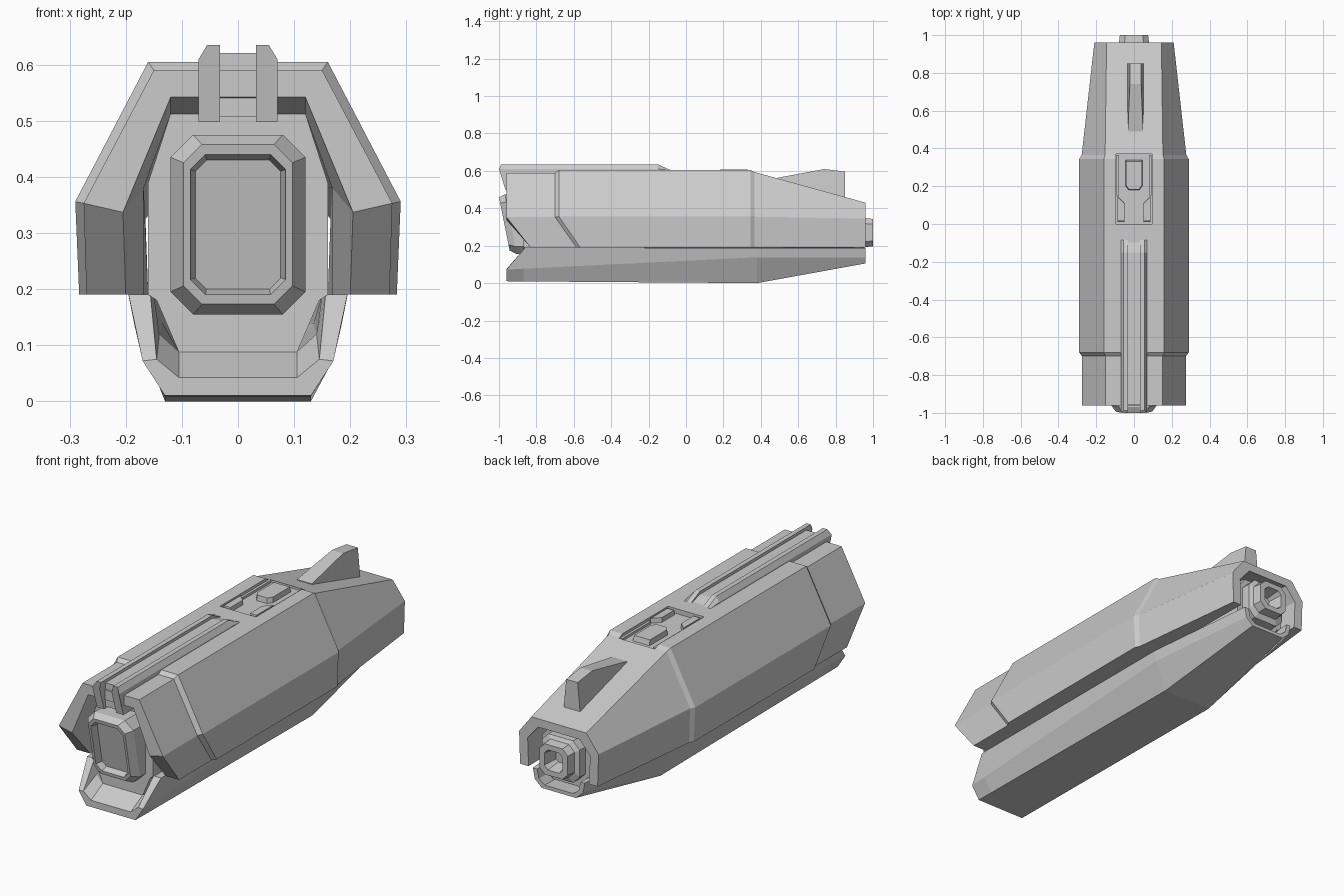
import bpy, bmesh

if "Cube" in bpy.data.objects:
    bpy.data.objects.remove(bpy.data.objects["Cube"])


def finish(name, bm):
    bmesh.ops.recalc_face_normals(bm, faces=bm.faces)
    me = bpy.data.meshes.new(name)
    bm.to_mesh(me)
    bm.free()
    ob = bpy.data.objects.new(name, me)
    bpy.context.scene.collection.objects.link(ob)
    return ob


def loft(name, rings):
    """Skin closed rings of (x, y, z) points and cap both ends."""
    bm = bmesh.new()
    vs = [[bm.verts.new(p) for p in r] for r in rings]
    n = len(rings[0])
    for a, b in zip(vs, vs[1:]):
        for i in range(n):
            j = (i + 1) % n
            bm.faces.new((a[i], a[j], b[j], b[i]))
    bm.faces.new(vs[0])
    bm.faces.new(vs[-1])
    return finish(name, bm)


def mirror_half(half):
    return half + [(-x, y, z) for x, y, z in reversed(half)]


def channel(name, stations):
    """Thick U-shaped shell; station = (y per point, outer half, inner half)."""
    bm = bmesh.new()
    rows = []
    for ys, outer, inner in stations:
        rows.append([[bm.verts.new(p) for p in mirror_half(
            [(x, y, z) for (x, z), y in reversed(list(zip(prof, ys)))])]
            for prof in (outer, inner)])
    for (o1, i1), (o2, i2) in zip(rows, rows[1:]):
        for a, b in ((o1, o2), (i1, i2)):
            for k in range(len(a) - 1):
                bm.faces.new((a[k], a[k + 1], b[k + 1], b[k]))
        for k in (0, -1):
            bm.faces.new((o1[k], i1[k], i2[k], o2[k]))
    for o, i in (rows[0], rows[-1]):
        for k in range(len(o) - 1):
            bm.faces.new((o[k], o[k + 1], i[k + 1], i[k]))
    return finish(name, bm)


def octagon(hw, z0, z1, c, y, tilt=0.0):
    pts = [(hw - c, z0), (hw, z0 + c), (hw, z1 - c), (hw - c, z1)]
    return mirror_half([(x, y + (z1_ref - z) * tilt, z) for x, z in pts])


def prism(name, outline, z0, z1, inset=0.0):
    """Extrude an xy outline upwards, with a slightly drawn-in top."""
    cx = sum(p[0] for p in outline) / len(outline)
    cy = sum(p[1] for p in outline) / len(outline)
    top = [(cx + (x - cx) * (1 - inset), cy + (y - cy) * (1 - inset), z1) for x, y in outline]
    return loft(name, [[(x, y, z0) for x, y in outline], top])


# Upper armoured shell: slimmer nose band, main body, tapered tail
nose = [(.15, .59), (.275, .353), (.27, .19)]
main = [(.16, .605), (.29, .356), (.283, .19)]
rear = [(.153, .594), (.277, .355), (.272, .19)]
deep = [(.12, .512), (.168, .38), (.168, .19)]
mouth = [(.12, .542), (.205, .337), (.2, .19)]
upper = channel("upper_shell", [
    ((-.96, -.96, -.83), nose, mouth),
    ((-.87, -.87, -.76), nose, deep),
    ((-.70, -.70, -.585), nose, deep),
    ((-.68, -.68, -.565), main, deep),
    ((.345,) * 3, main, deep),
    ((.365,) * 3, rear, deep),
    ((.96,) * 3, [(.145, .43), (.21, .345), (.205, .19)],
     [(.11, .39), (.165, .325), (.16, .19)]),
])

# Recess for the top panel
cutter = prism("panel_cutter", [(-.095, 0), (.095, 0), (.095, .37), (-.095, .37)], .582, .7)
mod = upper.modifiers.new("recess", 'BOOLEAN')
mod.object = cutter
mod.solver = 'EXACT'
bpy.context.view_layer.objects.active = upper
bpy.ops.object.modifier_apply(modifier=mod.name)
bpy.data.objects.remove(cutter)

# Panel details: centre hatch and two side blocks
prism("panel_hatch", [(-.028, .178), (.028, .178), (.045, .2), (.045, .34), (-.045, .34), (-.045, .2)],
      .575, .607, .08)
for s, side in ((1, "right"), (-1, "left")):
    prism("panel_block_" + side,
          [(s * x, y) for x, y in ((.05, .012), (.088, .012), (.088, .15), (.05, .112))],
          .575, .604, .08)
    prism("panel_edge_" + side,
          [(s * x, y) for x, y in ((.08, .15), (.092, .15), (.092, .365), (.08, .365))],
          .575, .594)

# Lower keel tray
channel("lower_hull", [
    ((-.96, -.96, -.86), [(.13, .01), (.17, .072), (.195, .19)],
     [(.105, .042), (.145, .075), (.156, .19)]),
    ((-.87, -.87, -.80), [(.13, .009), (.171, .077), (.195, .19)],
     [(.105, .088), (.14, .12), (.15, .19)]),
    ((.38,) * 3, [(.13, 0), (.185, .138), (.195, .188)],
     [(.1, .09), (.135, .14), (.15, .188)]),
    ((.96,) * 3, [(.09, .105), (.127, .138), (.137, .188)],
     [(.075, .122), (.105, .145), (.115, .188)]),
])

# Inner core filling the gap between the shells
front_core = [(.12, .513), (.16, .39), (.16, .19), (.145, .18), (.105, .087)]
tail_core = [(.085, .38), (.13, .325), (.13, .19), (.105, .18), (.075, .13)]
loft("inner_core", [mirror_half([(x, y, z) for x, z in prof]) for y, prof in
                    ((-.87, front_core), (.36, front_core), (.9, tail_core))])

# Front muzzle frame, tilted back towards the bottom
z1_ref = .46
loft("front_muzzle", [octagon(*r, tilt=.2) for r in (
    (.12, .155, .475, .04, -.85), (.12, .155, .475, .04, -.965),
    (.097, .173, .458, .033, -1.0), (.085, .19, .44, .027, -1.0),
    (.076, .2, .43, .02, -.965))])

# Rear nozzle with square recess
loft("rear_nozzle", [octagon(*r) for r in (
    (.1, .165, .365, .035, .88), (.1, .165, .365, .035, .945),
    (.08, .192, .348, .03, .955), (.075, .197, .343, .028, 1.0),
    (.048, .222, .318, .018, 1.0), (.035, .235, .305, .012, .93))])

# Twin top rails and the strip between them
rail = [(.032, .498), (.032, .61), (.032, .635), (.055, .635), (.07, .61), (.07, .498)]
for s, side in ((1, "right"), (-1, "left")):
    loft("top_rail_" + side, [
        [(s * x, y, z) for (x, z), y in zip(rail, (-.965, -1, -.988, -.988, -1, -.965))],
        [(s * x, -.87, z) for x, z in rail],
        [(s * x, -.15, max(z, .55)) for x, z in rail],
        [(s * x, -.08, min(max(z, .55), .603)) for x, z in rail]])
loft("rail_strip", [[(x, y, z) for x, z in ((-.034, zb), (.034, zb), (.034, zt), (-.034, zt))]
                    for y, zb, zt in ((-.955, .508, .621), (-.15, .55, .621), (-.08, .55, .6))])

# Tail fin
fin = [(.49, .53), (.49, .563), (.74, .61), (.85, .596), (.85, .44)]
loft("tail_fin", [[(.008 + s * w, y, z) for (y, z), w in zip(fin, (.04, .04, .03, .03, .045))]
                  for s in (-1, 1)])
